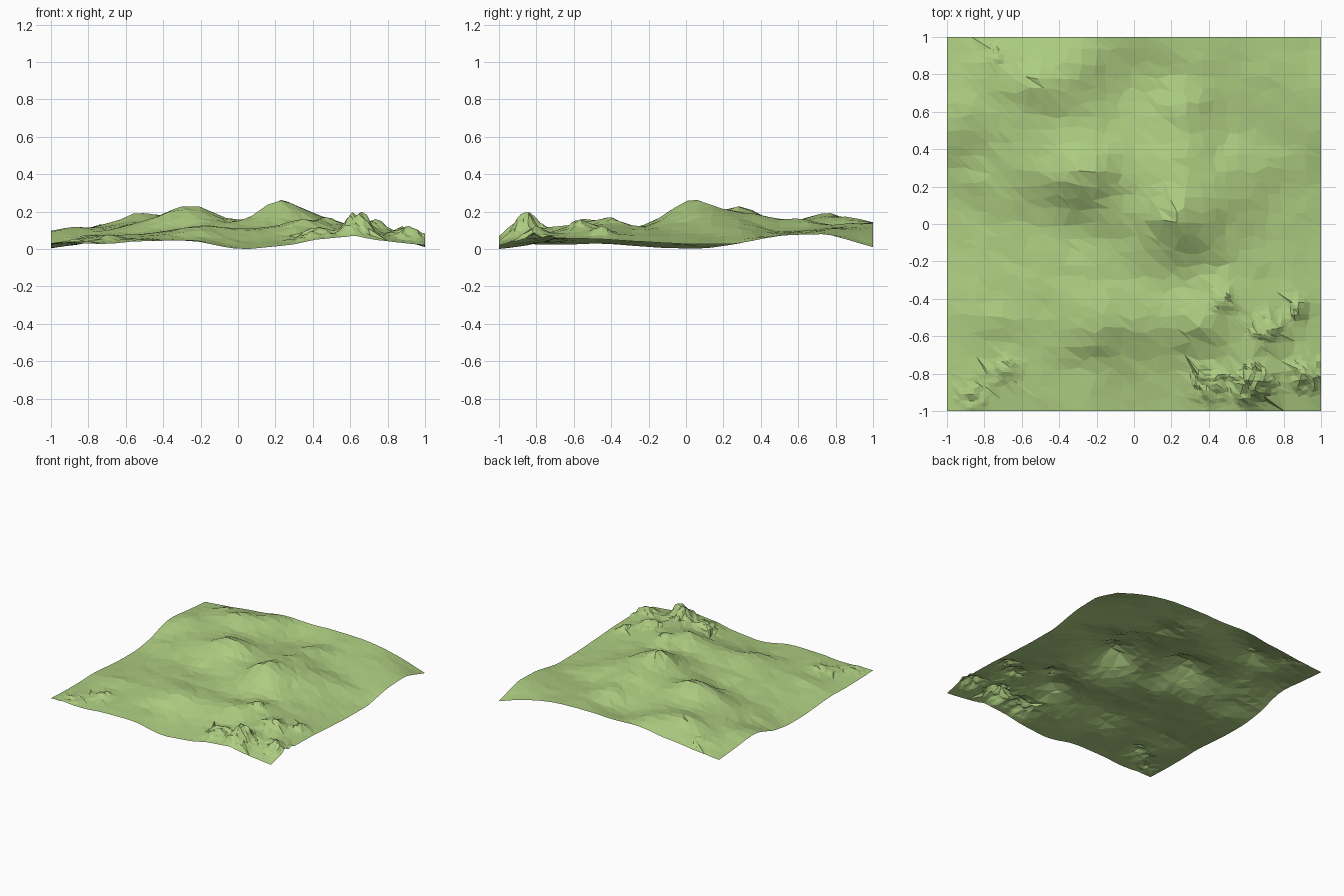
import bpy, bmesh, math, random
from mathutils import Vector, noise

if "Cube" in bpy.data.objects:
    bpy.data.objects.remove(bpy.data.objects["Cube"])

random.seed(4)

# Broad hill heights in hundredths, rows from y=-1 to y=1, columns from x=-1 to x=1
HILLS = [
    "4.0 3.2 4.5 4.8 0.5 2.5 6.0 5.0 2.5",
    "2.8 4.5 6.5 6.0 4.0 6.0 9.0 9.0 6.0",
    "3.4 6.5 8.5 11.5 11 13 14 11 6.0",
    "2.0 5.5 8.5 9.5 10 12 12.5 8.5 4.5",
    "0.8 5.0 8.0 9.5 14 24 15 8.0 3.5",
    "2.8 8.0 15 22.5 16 21 16 9.0 3.2",
    "9.5 11 14.5 15 13.5 16 10.5 8.5 7.5",
    "8.5 13 18 14.5 9.5 13 12 11 8.0",
    "6.4 9.0 11.5 13.5 14 14.5 13.5 9.0 1.5",
]
GRID = [[float(v) / 100 for v in row.split()] for row in HILLS]

# Rocky outcrops: x, y, radius, height
ROCKS = [(.41, -.85, .13, .045), (.64, -.86, .13, .11), (.93, -.81, .12, .05),
         (.71, -.56, .11, .045), (.48, -.41, .09, .03), (.88, -.45, .08, .04),
         (-.70, -.78, .10, .03), (-.87, -.91, .10, .025), (-.75, .90, .06, .02)]
# Smooth knolls: x, y, radius, height
KNOLLS = [(.34, -.55, .13, .04), (.62, -.68, .1, .02), (.21, .03, .13, .03),
          (-.29, .28, .14, .018), (-.52, .74, .14, .016), (-.27, .87, .2, .03),
          (.27, .62, .17, .025), (-.88, .6, .14, .015), (-.2, -.56, .18, .022),
          (.05, -.58, .14, .014), (-.15, .02, .14, .02)]


def cubic(p, t):
    a, b, c, d = p
    return b + .5 * t * (c - a + t * (2*a - 5*b + 4*c - d + t * (3*(b - c) + d - a)))


def taps(row, i):
    ext = [2*row[0] - row[1]] + row + [2*row[-1] - row[-2]]
    return ext[i:i + 4]


def bump(x, y, b):
    return math.exp(-2 * ((x - b[0])**2 + (y - b[1])**2) / b[2]**2)


def height(x, y):
    u, v = (x + 1) * 4, (y + 1) * 4
    i, j = min(7, max(0, int(u))), min(7, max(0, int(v)))
    column = [cubic(taps(r, i), u - i) for r in GRID]
    z = cubic(taps(column, j), v - j)
    edge = min(1, .3 + 4 * (1 - max(abs(x), abs(y))))
    z += edge * .012 * noise.noise(Vector((x * 4.5, y * 7, 3.1)))
    z += edge * .007 * noise.noise(Vector((x * 11, y * 11, 5.3)))
    z += sum(k[3] * bump(x, y, k) for k in KNOLLS)
    for r in ROCKS:
        w = bump(x, y, r)
        if w > .01:
            rough = noise.noise(Vector((x * 24, y * 24, 7.7)))
            z += w * r[3] + min(1, w * 2) * (.012 + r[3] * .25) * rough
    return z


# Irregular triangulated sheet
N = 28
bm = bmesh.new()
bmesh.ops.create_grid(bm, x_segments=N, y_segments=N, size=1)
for v in bm.verts:
    for k in (0, 1):
        if abs(v.co[k]) < .999:
            v.co[k] += random.uniform(-.3, .3) * 2 / N
bmesh.ops.triangulate(bm, faces=bm.faces[:], quad_method='ALTERNATE')

# Finer facets at the rocky outcrops
fine = set()
for f in bm.faces:
    m = f.calc_center_median()
    if any(math.hypot(m.x - r[0], m.y - r[1]) < r[2] for r in ROCKS):
        fine.update(f.edges)
bmesh.ops.subdivide_edges(bm, edges=list(fine), cuts=2, use_grid_fill=True)
bmesh.ops.triangulate(bm, faces=bm.faces[:], quad_method='BEAUTY', ngon_method='BEAUTY')

# Raise the land and stand it on z = 0
for v in bm.verts:
    v.co.z = height(v.co.x, v.co.y)
low = min(v.co.z for v in bm.verts)
for v in bm.verts:
    v.co.z -= low
bmesh.ops.recalc_face_normals(bm, faces=bm.faces[:])
if sum(f.normal.z for f in bm.faces) < 0:
    bmesh.ops.reverse_faces(bm, faces=bm.faces[:])

mesh = bpy.data.meshes.new("hilly_terrain")
bm.to_mesh(mesh)
bm.free()
terrain = bpy.data.objects.new("hilly_terrain", mesh)
bpy.context.collection.objects.link(terrain)

grass = bpy.data.materials.new("grass_green")
grass.diffuse_color = (.42, .61, .22, 1)
grass.use_nodes = True
grass.node_tree.nodes["Principled BSDF"].inputs["Base Color"].default_value = grass.diffuse_color
mesh.materials.append(grass)
